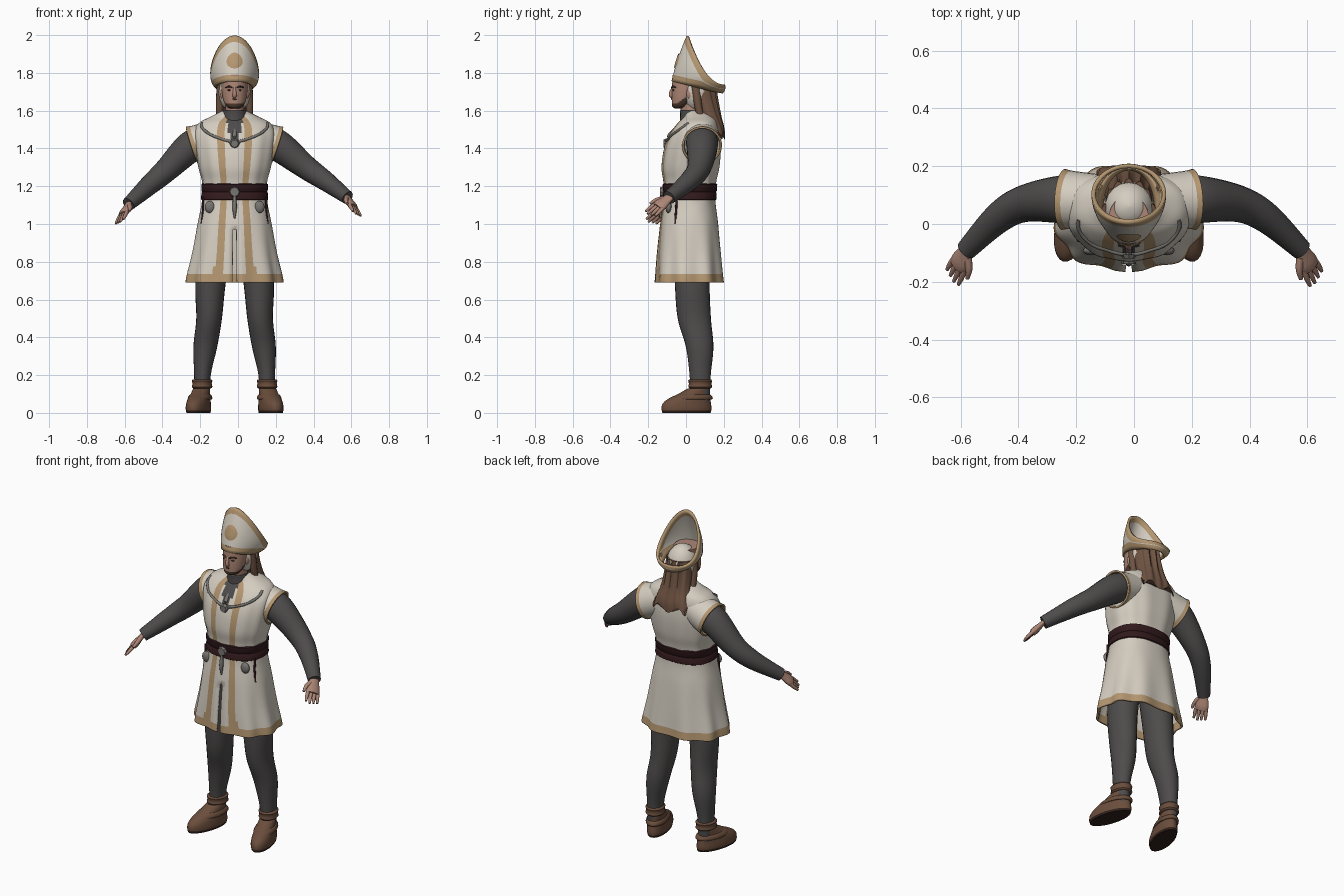
import bpy, bmesh, math
from math import sin, cos, pi, radians
from mathutils import Vector as V

cube = bpy.data.objects.get("Cube")
if cube:
    bpy.data.objects.remove(cube)

CX = -0.018  # body centre line


def material(name, r, g, b):
    m = bpy.data.materials.new(name)
    m.use_nodes = True
    m.diffuse_color = (r, g, b, 1)
    bsdf = next(x for x in m.node_tree.nodes if x.type == 'BSDF_PRINCIPLED')
    bsdf.inputs["Base Color"].default_value = (r, g, b, 1)
    bsdf.inputs["Roughness"].default_value = 0.9
    return m


CREAM = material("cream cloth", .66, .61, .53)
GOLD = material("gold trim", .46, .31, .165)
GREY = material("charcoal cloth", .075, .071, .07)
SKIN = material("skin", .42, .24, .18)
HAIR = material("hair brown", .16, .088, .055)
BOOT = material("boot leather", .145, .075, .045)
BELT = material("dark red belt", .032, .010, .012)
METAL = material("dull metal", .19, .18, .165)
SOLE = material("dark sole", .03, .014, .011)
BEARD = material("dark beard", .075, .04, .026)


def spline(rows, k):
    """Smooth curve through rows of numbers, k steps per span."""
    out = []
    for i in range(len(rows) - 1):
        p0, p1, p2 = rows[max(i - 1, 0)], rows[i], rows[i + 1]
        p3 = rows[min(i + 2, len(rows) - 1)]
        for s in range(k):
            t = s / k
            out.append([b + .5 * t * (c - a + t * (2 * a - 5 * b + 4 * c - d + t * (3 * (b - c) + d - a)))
                        for a, b, c, d in zip(p0, p1, p2, p3)])
    return out + [list(rows[-1])]


def skin_rings(name, rings, mats, rule=None, cap=True, thick=0, angle=50):
    """Join rings of points to a surface; rule(row, column, centre) gives the colour, None leaves a gap."""
    bm = bmesh.new()
    vs = [[bm.verts.new(p) for p in r] for r in rings]
    n = len(rings[0])
    for i in range(len(rings) - 1):
        for j in range(n):
            q = [vs[i][j], vs[i][(j + 1) % n], vs[i + 1][(j + 1) % n], vs[i + 1][j]]
            m = rule(i, j, sum((v.co for v in q), V()) / 4) if rule else 0
            if m is not None:
                bm.faces.new(q).material_index = m
    if cap:
        bm.faces.new(vs[0])
        bm.faces.new(vs[-1]).material_index = len(mats) - 1 if rule is None else 0
    bmesh.ops.recalc_face_normals(bm, faces=bm.faces)
    me = bpy.data.meshes.new(name)
    bm.to_mesh(me)
    bm.free()
    for m in mats:
        me.materials.append(m)
    ob = bpy.data.objects.new(name, me)
    bpy.context.collection.objects.link(ob)
    bpy.ops.object.select_all(action='DESELECT')
    ob.select_set(True)
    bpy.context.view_layer.objects.active = ob
    bpy.ops.object.shade_smooth_by_angle(angle=radians(angle))
    if thick:
        mod = ob.modifiers.new("thickness", 'SOLIDIFY')
        mod.thickness, mod.offset = thick, 0
    return ob


def loft(name, rows, mats, n=24, k=4, **kw):
    """Stack of level ovals: x, y, z, half width, half depth."""
    rings = [[V((x + a * sin(2 * pi * j / n), y - b * cos(2 * pi * j / n), z)) for j in range(n)]
             for x, y, z, a, b in spline(rows, k)]
    return skin_rings(name, rings, mats, **kw)


def tube(name, pts, mats, n=14, k=4, flat=1, ref=(0, .5, 1), **kw):
    """Round or flattened tube along points: x, y, z, radius."""
    p = spline(pts, k)
    rings = []
    for i, q in enumerate(p):
        t = (V(p[min(i + 1, len(p) - 1)][:3]) - V(p[max(i - 1, 0)][:3])).normalized()
        v = t.cross(V(ref)).normalized()
        u = v.cross(t)
        rings.append([V(q[:3]) + q[3] * (cos(2 * pi * j / n) * u + flat * sin(2 * pi * j / n) * v) for j in range(n)])
    return skin_rings(name, rings, mats, **kw)


def ball(name, c, r, mat):
    rows = [(c[0], c[1], c[2] - r[2] * cos(i * pi / 10), r[0] * sin(i * pi / 10) + 1e-4, r[1] * sin(i * pi / 10) + 1e-4)
            for i in range(11)]
    return loft(name, rows, [mat], n=18, k=1)


# Tunic profile: height, half width, front, back
PROFILE = spline([(.69, .247, -.155, .195), (.735, .24, -.152, .19), (.85, .215, -.145, .18), (1.0, .19, -.13, .165),
                  (1.12, .167, -.112, .15), (1.22, .165, -.112, .155), (1.30, .185, -.122, .172),
                  (1.40, .203, -.108, .18), (1.48, .21, -.075, .175), (1.53, .185, -.04, .165),
                  (1.56, .13, -.01, .15), (1.585, .08, 0, .12), (1.595, .06, .005, .10)], 5)


def body(a, z, grow=0.0, folds=True):
    """Point on the tunic at angle a from the front."""
    i = next((i for i in range(len(PROFILE) - 2) if PROFILE[i + 1][0] >= z), len(PROFILE) - 2)
    p, q = PROFILE[i], PROFILE[i + 1]
    t = (z - p[0]) / (q[0] - p[0])
    rx, yf, yb = (p[m] + t * (q[m] - p[m]) for m in (1, 2, 3))
    f = 1.0
    if folds:
        f += .04 * min(max((1.05 - z) / .35, 0), 1) * cos(9 * a)
        f += .012 * cos(11 * a) * (1.12 < z < 1.5)
    s, c = sin(a), cos(a)
    x = math.copysign(abs(s) ** .85, s) * (rx * f + grow)
    y = math.copysign(abs(c) ** .85, c) * ((yb - yf) / 2 * f + grow)
    return V((CX + x, (yf + yb) / 2 - y, z))


N = 96
rings = []
for row in PROFILE:
    ring = [body(2 * pi * j / N, row[0]) for j in range(N)]
    if row[0] < .99:
        for j in (1, N - 1):
            ring[j].x = CX + (ring[j].x - CX) * .45
    rings.append(ring)


def tunic_rule(i, j, c):
    d = min(j, N - 1 - j)
    if c.z < .98 and d == 0:
        return None
    if c.z > 1.43 and d < (c.z - 1.43) * 20:
        return 2
    flare = 1 if c.z < .78 else 0
    return 1 if c.z < .735 or 3 <= d <= 5 + flare else 0


skin_rings("tunic", rings, [CREAM, GOLD, GREY], tunic_rule, cap=False, thick=.012)

# Belt with buckle and hanging ornaments
belt_rows = [(1.125, .004), (1.13, .012), (1.165, .012), (1.17, .008), (1.175, .012), (1.21, .012), (1.215, .004)]
skin_rings("belt", [[body(2 * pi * j / 64, z, g, False) for j in range(64)] for z, g in belt_rows], [BELT], cap=False)
tube("buckle", [(CX, -.118, 1.17, .03), (CX, -.138, 1.17, .024)], [METAL], n=8, k=1, angle=20)
tube("buckle_drop", [(CX, -.13, 1.15, .007), (CX, -.135, 1.09, .012), (CX, -.135, 1.03, .004)], [METAL], n=8)
for s, side in ((1, "left"), (-1, "right")):
    p = body(s * .75, 1.09, .01)
    ball(side + "_belt_ornament", p, (.027, .016, .032), METAL)
    q = body(s * 1.15, 1.12, .014)
    tube(side + "_belt_tassel", [(q.x, q.y, 1.14, .006), (q.x, q.y - .004, 1.07, .006), (q.x + s * .004, q.y - .006, 1.0, .009)], [BELT], n=8)

# Necklace and pendant
chain = []
for i in range(-8, 9):
    t = abs(i) / 8
    p = body(i / 8 * 1.15, 1.435 + .10 * t ** 1.3, .008)
    chain.append((p.x, p.y, p.z, .0065 + .0015 * (i % 2)))
tube("necklace", chain, [METAL], n=8, k=2)
p = body(0, 1.425, .008)
tube("pendant", [(p.x, p.y + .004, p.z, .028), (p.x, p.y - .01, p.z, .02)], [METAL], n=8, k=1, angle=20)
tube("collar_clasp", [(CX, -.055, 1.50, .012), (CX, -.085, 1.47, .012), (CX, -.105, 1.43, .01)], [METAL], n=8)

# Arms, cap sleeves and hands
ARMS = {1: [(.13, .08, 1.45, .085), (.22, .085, 1.41, .083), (.36, .07, 1.30, .064), (.46, .02, 1.23, .053), (.58, -.09, 1.14, .036)],
        -1: [(-.15, .08, 1.45, .085), (-.25, .085, 1.41, .083), (-.38, .07, 1.285, .064), (-.47, .02, 1.205, .053), (-.58, -.09, 1.105, .036)]}
for s, side in ((1, "left"), (-1, "right")):
    tube(side + "_arm", ARMS[s], [GREY], n=20, k=6)
    tube(side + "_cap_sleeve", [(CX + s * .09, .08, 1.465, .085), (CX + s * .16, .082, 1.438, .092), (CX + s * .205, .084, 1.422, .096),
                                (CX + s * .226, .085, 1.415, .101)], [CREAM, GOLD],
         n=28, k=3, rule=lambda i, j, c: int(i >= 6), cap=False, thick=.01)
    w0 = V(ARMS[s][-1][:3])
    d = V((.35 * s, -.7, -.6 if s > 0 else -.68)).normalized()
    w = V((.6 * s, .65, -.4))
    w = (w - d * w.dot(d)).normalized()

    def along(a, b, r):
        return (*(w0 + d * a + w * b), r)
    tube(side + "_palm", [along(-.02, 0, .024), along(.02, 0, .031), along(.06, 0, .04), along(.085, 0, .036)],
         [SKIN], flat=.5, ref=w)
    for f in range(4):
        b = (f - 1.5) * .019
        end = .15 - .007 * abs(f - 1)
        tube(f"{side}_finger_{f + 1}", [along(.07, b, .0105), along(.11, b * 1.15, .010), along(end, b * 1.2, .006)], [SKIN], n=8, k=3)
    tube(side + "_thumb", [along(.02, -.02, .014), along(.055, -.045, .012), along(.09, -.055, .007)], [SKIN], n=8, k=3)

    # Legs and shoes
    loft(side + "_leg", [(CX + s * x, y, z, a, b) for x, y, z, a, b in (
        (.172, .075, .05, .04, .05), (.17, .075, .2, .044, .056), (.155, .072, .35, .063, .073), (.135, .044, .5, .068, .088),
        (.128, .033, .68, .08, .092), (.1, .03, .95, .09, .1))], [GREY], k=6)
    shoe = loft(side + "_shoe", [(0, -.075, .0, .056, .132), (0, -.075, .022, .06, .137), (0, -.073, .05, .058, .132), (0, -.06, .075, .054, .114),
                                 (0, -.035, .1, .048, .086), (0, -.012, .125, .045, .062), (0, -.01, .13, .04, .055)],
                [SOLE, BOOT], n=28, k=3, rule=lambda i, j, c: int(c.z > .015))
    strap = loft(side + "_shoe_strap", [(0, -.045, .07, .057, .108), (0, -.043, .078, .061, .112), (0, -.038, .092, .056, .1), (0, -.035, .098, .05, .088)],
                 [BOOT], k=2)
    cuff = loft(side + "_ankle_cuff", [(0, 0, .13, .046, .056), (0, 0, .137, .054, .064), (0, 0, .155, .05, .06),
                                       (0, 0, .17, .054, .064), (0, 0, .178, .045, .056)], [BOOT], k=2)
    for ob in (shoe, strap, cuff):
        ob.location = (CX + s * .172, .075, 0)
        ob.rotation_euler.z = s * radians(15)

# Head, collar and face
loft("neck", [(CX, .045, 1.5, .06, .07), (CX, .03, 1.58, .05, .056), (CX, .02, 1.66, .05, .055)], [SKIN])
loft("collar", [(CX, .045, 1.5, .075, .075), (CX, .04, 1.57, .062, .066), (CX, .035, 1.60, .057, .062)], [GREY], cap=False, thick=.01)
loft("head", [(CX, -.035, 1.612, .024, .024), (CX, -.03, 1.622, .042, .043), (CX, -.015, 1.65, .058, .060), (CX, 0, 1.69, .066, .076),
              (CX, .01, 1.73, .07, .084), (CX, .015, 1.79, .07, .085)], [SKIN, BEARD], n=40, k=6,
     rule=lambda i, j, c: int(c.z < 1.637 + max(0, (c.y + .05) * .7) and c.y < .02))
tube("nose", [(CX, -.068, 1.725, .006), (CX, -.08, 1.695, .010), (CX, -.076, 1.678, .012), (CX, -.068, 1.672, .006)], [SKIN], n=10)
tube("moustache", [(CX - .025, -.056, 1.652, .004), (CX, -.074, 1.662, .006), (CX + .025, -.056, 1.652, .004)], [BEARD], n=8)
for s, side in ((1, "left"), (-1, "right")):
    tube(side + "_eyebrow", [(CX + s * .012, -.075, 1.722, .004), (CX + s * .03, -.069, 1.728, .005), (CX + s * .048, -.053, 1.722, .003)], [BEARD], n=8)
    ball(side + "_eye", (CX + s * .027, -.065, 1.709), (.011, .007, .005), BEARD)
    ball(side + "_ear", (CX + s * .068, .02, 1.69), (.01, .018, .028), SKIN)
    tube(side + "_hair_strand", [(CX + s * .07, .05, 1.74, .024), (CX + s * .078, .06, 1.66, .021), (CX + s * .08, .075, 1.58, .018), (CX + s * .09, .11, 1.53, .008)], [HAIR], n=10)

# Long hair with wavy locks at the back
hair = []
for x, y, z, a, b in spline([(CX, .075, 1.74, .08, .075), (CX, .095, 1.66, .082, .068), (CX, .125, 1.58, .09, .055), (CX, .16, 1.51, .108, .04), (CX, .183, 1.465, .112, .02)], 4):
    g = (1.74 - z) / .28
    hair.append([V((x + a * sin(t), y - b * cos(t) * (1 + .12 * cos(12 * t)), z + .02 * g ** 3 * cos(5 * t)))
                 for t in (2 * pi * j / 60 for j in range(60))])
skin_rings("long_hair", hair, [HAIR])


# Tall pointed hat, open at the back
def hat(a, t):
    s, c = sin(a), cos(a)
    low = V((CX + .092 * s, .06 - .13 * c, 1.725 + .03 * c))
    top = V((CX + .122 * s, .105 - .095 * c, 1.738 + .257 * ((1 + c) / 2) ** 2))
    return low.lerp(top, t) + V((.01 * s, -.006 * c, 0)) * sin(pi * t)


M = 72
hat_cols = []
for j in range(M):
    a = 2 * pi * j / M
    band = min(.47, .034 / (hat(a, 1).z - hat(a, 0).z))
    steps = [0, band / 2, band] + [band + (1 - 2 * band) * i / 10 for i in range(1, 10)] + [1 - band, 1 - band / 2, 1]
    hat_cols.append([hat(a, t) for t in steps])
skin_rings("pointed_hat", list(zip(*hat_cols)), [CREAM, GOLD], lambda i, j, c: int(i < 2 or i > 11), cap=False, thick=.014)
ball("hat_crown", (CX, .06, 1.70), (.088, .09, .11), CREAM)
emblem = [[hat(r * sin(t) / .115, .46 + r * cos(t) / .24) + V((0, -.011, 0)) for t in (2 * pi * j / 28 for j in range(28))]
          for r in (.002, .014, .027, .04)]
skin_rings("hat_emblem", emblem, [GOLD], thick=.006)
